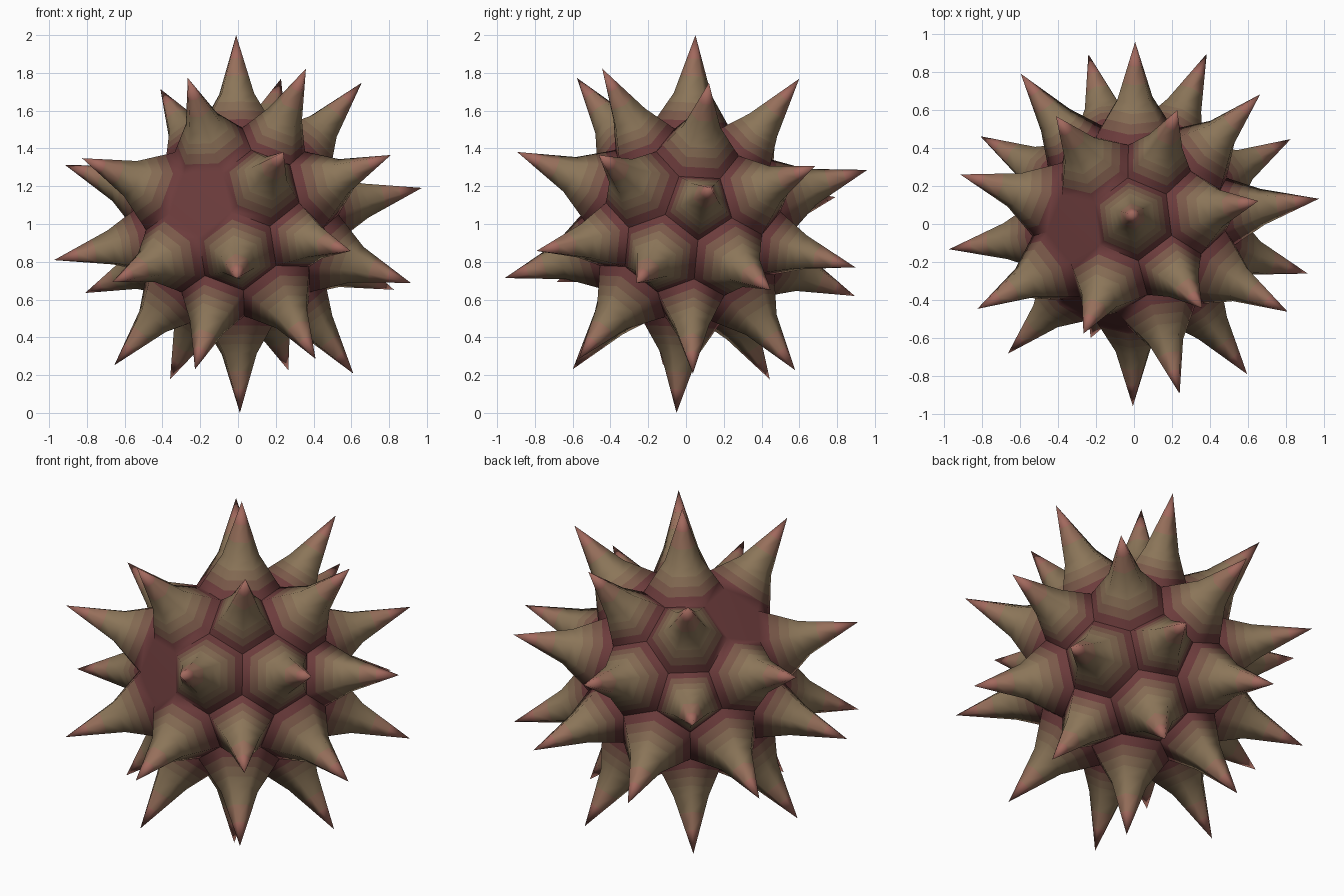
import bpy, bmesh
from math import radians, sin, cos, atan2
from mathutils import Vector, Matrix
from itertools import combinations

if "Cube" in bpy.data.objects:
    bpy.data.objects.remove(bpy.data.objects["Cube"])

R_BODY, R_KINK, R_TIP = 0.545, 0.69, 1.0013
W_KINK = 0.10

# Orientation: one hexagon faces (almost) straight up
top = Vector((-0.01, 0.05, 1)).normalized()
u = (Vector((1, 0, 0)) - top * top.x).normalized()
th = radians(37.377)

def corner(az):
    d = Matrix.Rotation(radians(az), 3, top) @ u
    return top * cos(th) + d * sin(th)

# Icosahedron directions = pentagon centres, face centres = hexagon centres
a, b, c = corner(-52.8), corner(67.2), corner(187.2)
g = 0.618034
half = [a, b, c, (a + b) * g - c, (b + c) * g - a, (c + a) * g - b]
pents = half + [-p for p in half]
bare = {2, 5}                       # two pentagons carry no spike
near = lambda p, q: p.dot(q) > 0.4
hexes = [(p + q + r).normalized() for p, q, r in combinations(pents, 3)
         if near(p, q) and near(q, r) and near(p, r)]

def make_mat(name, rgb):
    m = bpy.data.materials.new(name)
    m.diffuse_color = (*rgb, 1)
    m.use_nodes = True
    m.node_tree.nodes["Principled BSDF"].inputs["Base Color"].default_value = m.diffuse_color
    return m

base = Vector((0.15, 0.045, 0.045))
mid = Vector((0.26, 0.18, 0.10))
tip = Vector((0.36, 0.14, 0.11))
mats = [make_mat("base_red", base),
        make_mat("low_brown", base.lerp(mid, 0.4)),
        make_mat("mid_brown", base.lerp(mid, 0.75)),
        make_mat("olive", mid),
        make_mat("upper_brown", mid.lerp(tip, 0.5)),
        make_mat("tip_pink", tip)]

# Body corners of the football-like shell
bm = bmesh.new()
corners = []
for p in pents:
    for q in pents:
        if p is not q and near(p, q):
            corners.append(bm.verts.new((2 * p + q).normalized() * R_BODY))

def ring_faces(r0, r1, mat):
    n = len(r0)
    for i in range(n):
        j = (i + 1) % n
        f = bm.faces.new((r0[i], r0[j], r1[j], r1[i]))
        f.material_index = mat

# One spike (or bare plate) per cell
plates = []
for k, d in enumerate(pents + hexes):
    e1 = d.orthogonal().normalized()
    e2 = d.cross(e1)
    ring = [v for v in corners if v.co.normalized().dot(d) > 0.88]
    ring.sort(key=lambda v: atan2(v.co.dot(e2), v.co.dot(e1)))
    if k in bare:
        plates.append(bm.faces.new(ring))
        continue
    start = [v.co.copy() for v in ring]
    kink = [d * R_KINK + (s - d * s.dot(d)).normalized() * W_KINK for s in start]
    peak = d * R_TIP
    for mat, t in ((0, 0.25), (1, 0.5), (2, 0.75), (3, 1.0)):
        nxt = [bm.verts.new(s.lerp(q, t)) for s, q in zip(start, kink)]
        ring_faces(ring, nxt, mat)
        ring = nxt
    for mat, t in ((3, 0.3), (4, 0.6)):
        nxt = [bm.verts.new(q.lerp(peak, t)) for q in kink]
        ring_faces(ring, nxt, mat)
        ring = nxt
    pv = bm.verts.new(peak)
    for i in range(len(ring)):
        f = bm.faces.new((ring[i], ring[(i + 1) % len(ring)], pv))
        f.material_index = 5

# Smooth spikes, sharp valleys between them, soft around the bare plates
for f in bm.faces:
    f.smooth = True
shell = set(corners)
for e in bm.edges:
    if e.verts[0] in shell and e.verts[1] in shell:
        e.smooth = any(f in plates for f in e.link_faces)

bmesh.ops.recalc_face_normals(bm, faces=bm.faces[:])
mesh = bpy.data.meshes.new("spiked_ball")
bm.to_mesh(mesh)
bm.free()
for m in mats:
    mesh.materials.append(m)
ball = bpy.data.objects.new("spiked_ball", mesh)
ball.location.z = 1.0
bpy.context.collection.objects.link(ball)
